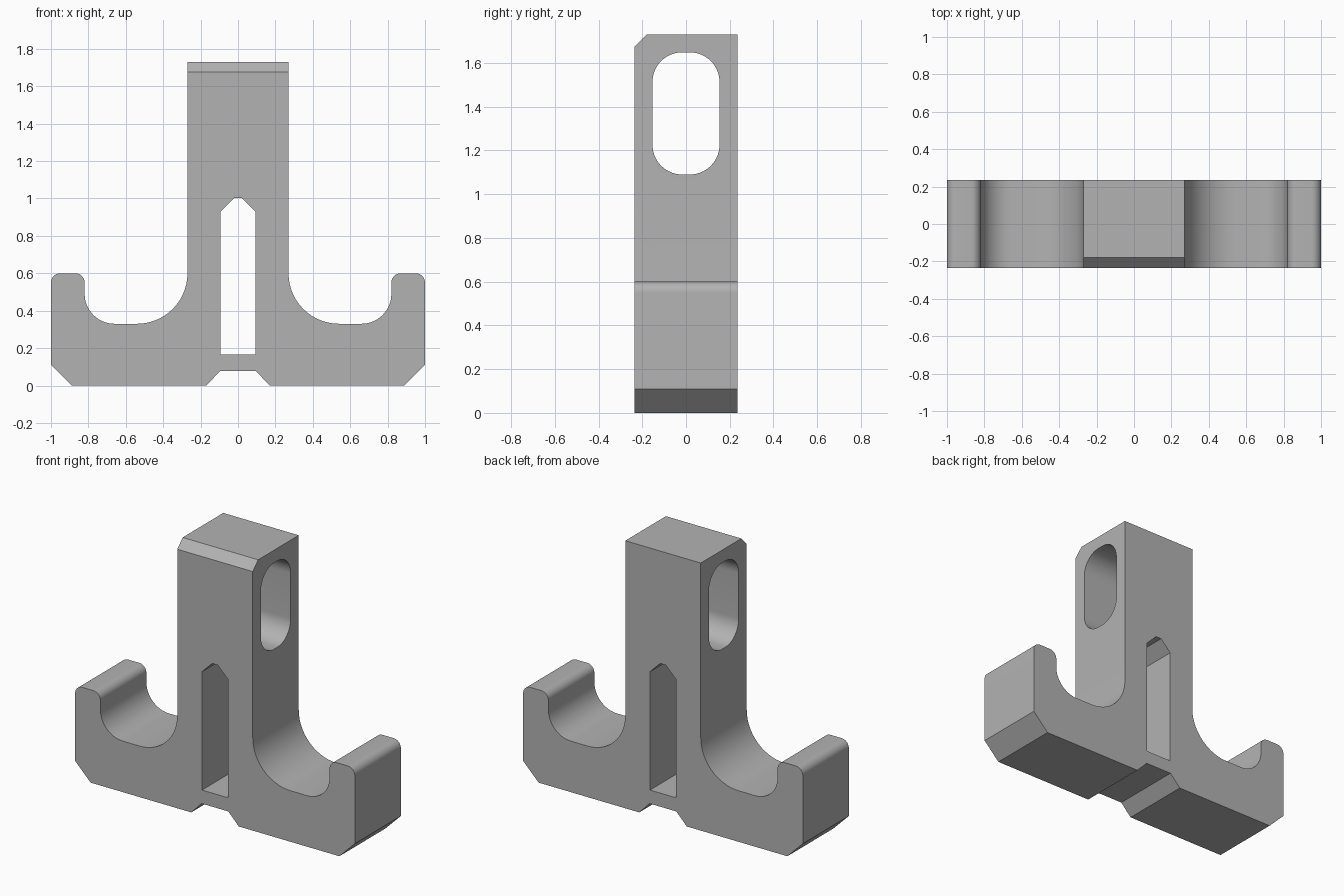
import bpy, bmesh, math
from mathutils import Vector

if "Cube" in bpy.data.objects:
    bpy.data.objects.remove(bpy.data.objects["Cube"], do_unlink=True)

DEPTH = 0.47
HEIGHT = 1.73

# Single grey material
grey = bpy.data.materials.new("plain grey")
grey.use_nodes = True
grey.diffuse_color = (0.45, 0.45, 0.45, 1)
grey.node_tree.nodes["Principled BSDF"].inputs["Base Color"].default_value = grey.diffuse_color


def rounded(corners, steps=14):
    """Turn (u, v, radius) corners into an outline with filleted corners."""
    outline = []
    for i, (u, v, r) in enumerate(corners):
        p = Vector((u, v))
        if not r:
            outline.append(p)
            continue
        a = (Vector(corners[i - 1][:2]) - p).normalized()
        b = (Vector(corners[(i + 1) % len(corners)][:2]) - p).normalized()
        half = a.angle(b) / 2
        centre = p + (a + b).normalized() * (r / math.sin(half))
        start = p + a * (r / math.tan(half)) - centre
        end = p + b * (r / math.tan(half)) - centre
        sweep = start.angle(end)
        for k in range(steps + 1):
            t = k / steps
            outline.append(centre + (start * math.sin((1 - t) * sweep)
                                     + end * math.sin(t * sweep)) / math.sin(sweep))
    return outline


def prism(name, outline, width, axis):
    """Extrude an outline, centred, along y (outline in xz) or x (outline in yz)."""
    bm = bmesh.new()
    if axis == "y":
        verts = [bm.verts.new((p.x, -width / 2, p.y)) for p in outline]
        move = Vector((0, width, 0))
    else:
        verts = [bm.verts.new((-width / 2, p.x, p.y)) for p in outline]
        move = Vector((width, 0, 0))
    face = bm.faces.new(verts)
    ext = bmesh.ops.extrude_face_region(bm, geom=[face], use_keep_orig=True)
    bmesh.ops.translate(bm, vec=move,
                        verts=[g for g in ext["geom"] if isinstance(g, bmesh.types.BMVert)])
    bmesh.ops.recalc_face_normals(bm, faces=bm.faces)
    mesh = bpy.data.meshes.new(name)
    bm.to_mesh(mesh)
    bm.free()
    mesh.materials.append(grey)
    obj = bpy.data.objects.new(name, mesh)
    bpy.context.collection.objects.link(obj)
    return obj


def mirrored(half):
    return half + [Vector((-p.x, p.y)) for p in reversed(half)]


# Double hook body: half outline from the bottom notch round to the post top
half_body = rounded([
    (0.095, 0.077, 0), (0.17, 0, 0), (0.89, 0, 0), (1, 0.11, 0),
    (1, 0.6, 0.05), (0.82, 0.6, 0.05), (0.82, 0.33, 0.16),
    (0.27, 0.33, 0.27), (0.27, HEIGHT, 0)])
body = prism("double_hook_body", mirrored(half_body), DEPTH, "y")

# Cutters: pointed slot, rounded side window, front top chamfer
half_slot = rounded([(0.093, 0.165, 0), (0.093, 0.93, 0), (0.02, 1.003, 0)])
window = rounded([(-0.153, 1.09, 0.135), (0.153, 1.09, 0.135),
                  (0.153, 1.648, 0.135), (-0.153, 1.648, 0.135)])
front = -DEPTH / 2
chamfer = rounded([(front, HEIGHT - 0.055, 0), (front + 0.055, HEIGHT, 0),
                   (front + 0.155, HEIGHT + 0.1, 0), (front - 0.1, HEIGHT + 0.1, 0),
                   (front - 0.1, HEIGHT - 0.155, 0)])
cutters = [prism("slot_cutter", mirrored(half_slot), 1, "y"),
           prism("window_cutter", window, 1, "x"),
           prism("chamfer_cutter", chamfer, 1, "x")]

bpy.ops.object.select_all(action="DESELECT")
body.select_set(True)
bpy.context.view_layer.objects.active = body
for cutter in cutters:
    cutter.hide_render = True
    mod = body.modifiers.new(cutter.name, "BOOLEAN")
    mod.operation = "DIFFERENCE"
    mod.solver = "EXACT"
    mod.object = cutter
    bpy.ops.object.modifier_apply(modifier=mod.name)
    bpy.data.objects.remove(cutter, do_unlink=True)

bpy.ops.object.shade_smooth_by_angle(angle=math.radians(30))
